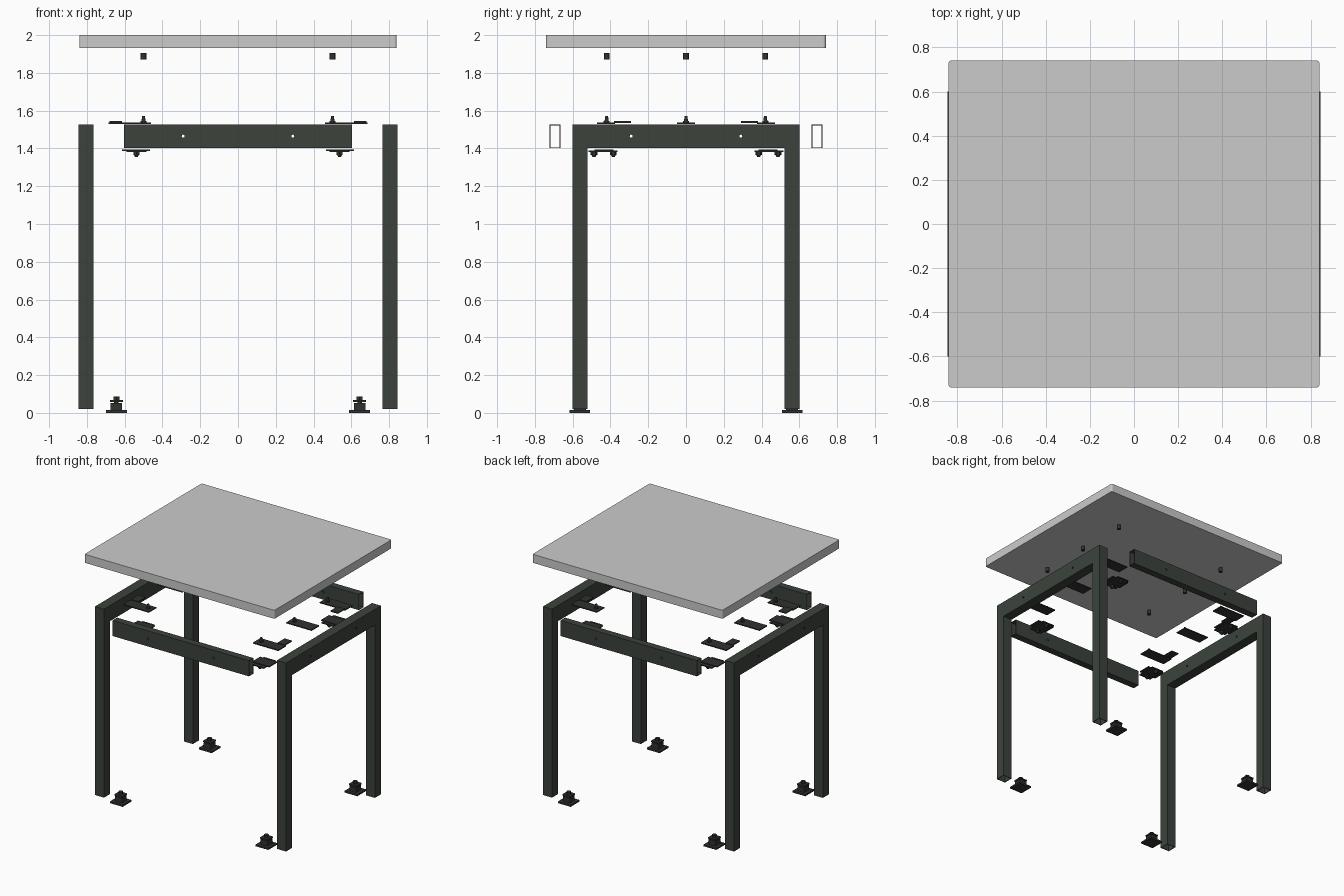
import bpy
import bmesh
from mathutils import Matrix, Vector

if "Cube" in bpy.data.objects:
    bpy.data.objects.remove(bpy.data.objects["Cube"])


def material(name, rgb):
    mat = bpy.data.materials.new(name)
    mat.use_nodes = True
    colour = (*rgb, 1.0)
    mat.diffuse_color = colour
    mat.node_tree.nodes["Principled BSDF"].inputs["Base Color"].default_value = colour
    return mat


LIGHT = material("light grey laminate", (0.6, 0.6, 0.6))
FRAME = material("dark green grey steel", (0.045, 0.055, 0.045))
HARDWARE = material("blackened hardware", (0.028, 0.032, 0.028))

SIDES = ((1, "left"), (-1, "right"))
ENDS = ((-1, "front"), (1, "back"))


def finish(bm, name, mat):
    bmesh.ops.recalc_face_normals(bm, faces=bm.faces[:])
    mesh = bpy.data.meshes.new(name)
    bm.to_mesh(mesh)
    bm.free()
    mesh.materials.append(mat)
    obj = bpy.data.objects.new(name, mesh)
    bpy.context.collection.objects.link(obj)
    return obj


def add_box(bm, lo, hi):
    lo, hi = Vector(lo), Vector(hi)
    size = hi - lo
    place = Matrix.Translation((lo + hi) / 2) @ Matrix.Diagonal((*size, 1))
    bmesh.ops.create_cube(bm, size=1, matrix=place)


def add_pin(bm, x, y, z0, z1, r0, r1=None, sides=16):
    bmesh.ops.create_cone(bm, cap_ends=True, segments=sides, radius1=r0,
                          radius2=r0 if r1 is None else r1, depth=z1 - z0,
                          matrix=Matrix.Translation((x, y, (z0 + z1) / 2)))


def tube(name, lo, hi, open_dirs, mat=FRAME):
    """Thin-walled box section, open towards the given directions."""
    bm = bmesh.new()
    add_box(bm, lo, hi)
    bm.normal_update()
    gone = [f for f in bm.faces if any(f.normal.dot(Vector(d)) > 0.9 for d in open_dirs)]
    bmesh.ops.delete(bm, geom=gone, context="FACES")
    obj = finish(bm, name, mat)
    wall = obj.modifiers.new("wall", "SOLIDIFY")
    wall.thickness = 0.006
    wall.offset = -1
    return obj


def drill(obj, axis, points):
    """Cut round through-holes along the given axis."""
    bm = bmesh.new()
    for p in points:
        place = Matrix.Translation(p) @ Matrix.Rotation(1.5707963, 4, axis)
        bmesh.ops.create_cone(bm, cap_ends=True, segments=16, radius1=0.008,
                              radius2=0.008, depth=0.2, matrix=place)
    cutter = finish(bm, obj.name + "_hole_cutter", FRAME)
    cutter.hide_render = True
    cutter.display_type = "WIRE"
    cut = obj.modifiers.new("holes", "BOOLEAN")
    cut.operation = "DIFFERENCE"
    cut.solver = "EXACT"
    cut.object = cutter


# Table top with softened vertical corners
bm = bmesh.new()
add_box(bm, (-0.84, -0.74, 1.932), (0.84, 0.74, 2.0))
upright = [e for e in bm.edges if abs(e.verts[0].co.z - e.verts[1].co.z) > 0.01]
bmesh.ops.bevel(bm, geom=upright, offset=0.012, segments=3, affect="EDGES", profile=0.5)
finish(bm, "table_top", LIGHT)

# Side frames: two legs joined by a cross bar
for sx, side in SIDES:
    x0, x1 = sorted((sx * 0.765, sx * 0.845))
    for sy, end in ENDS:
        y0, y1 = sorted((sy * 0.522, sy * 0.6))
        tube(f"{end}_{side}_leg", (x0, y0, 0.02), (x1, y1, 1.527), [(0, 0, -1)])
    bar = tube(f"{side}_cross_bar", (x0, -0.522, 1.402), (x1, 0.522, 1.527),
               [(0, 1, 0), (0, -1, 0)])
    drill(bar, "Y", [((x0 + x1) / 2, s * 0.29, 1.465) for s in (-1, 1)])

# Long rails, open at both ends
for sy, end in ENDS:
    y0, y1 = sorted((sy * 0.665, sy * 0.722))
    rail = tube(f"{end}_rail", (-0.603, y0, 1.402), (0.603, y1, 1.527),
                [(1, 0, 0), (-1, 0, 0)])
    drill(rail, "X", [(s * 0.29, (y0 + y1) / 2, 1.465) for s in (-1, 1)])


def corner_box(bm, sx, sy, lo, hi):
    """Box given for the positive corner, mirrored to the chosen one."""
    (ax, ay, az), (bx, by, bz) = lo, hi
    xs, ys = sorted((sx * ax, sx * bx)), sorted((sy * ay, sy * by))
    add_box(bm, (xs[0], ys[0], az), (xs[1], ys[1], bz))


def top_screw(bm, x, y):
    add_pin(bm, x, y, 1.538, 1.545, 0.016)
    add_pin(bm, x, y, 1.545, 1.572, 0.011, 0.007)


for sx, side in SIDES:
    # Middle fixing plate with its screw
    bm = bmesh.new()
    corner_box(bm, sx, 1, (0.46, -0.048, 1.53), (0.685, 0.048, 1.538))
    top_screw(bm, sx * 0.5, 0)
    finish(bm, f"middle_{side}_fixing_plate", HARDWARE)

    # Threaded inserts below the table top
    for y in (-0.42, 0, 0.42):
        bm = bmesh.new()
        add_pin(bm, sx * 0.5, y, 1.87, 1.906, 0.015)
        finish(bm, f"threaded_insert_{side}", HARDWARE)

    for sy, end in ENDS:
        # Corner fixing plate with a raised side tab
        bm = bmesh.new()
        corner_box(bm, sx, sy, (0.46, 0.375, 1.53), (0.685, 0.47, 1.538))
        corner_box(bm, sx, sy, (0.615, 0.29, 1.536), (0.68, 0.38, 1.544))
        top_screw(bm, sx * 0.5, sy * 0.42)
        finish(bm, f"{end}_{side}_fixing_plate", HARDWARE)

        # Corner connector bracket with two bolts
        bm = bmesh.new()
        corner_box(bm, sx, sy, (0.465, 0.385, 1.386), (0.615, 0.485, 1.394))
        corner_box(bm, sx, sy, (0.485, 0.362, 1.38), (0.59, 0.515, 1.388))
        for y in (0.385, 0.487):
            add_pin(bm, sx * 0.538, sy * y, 1.366, 1.382, 0.018, sides=6)
            add_pin(bm, sx * 0.538, sy * y, 1.356, 1.366, 0.008, 0.013)
        finish(bm, f"{end}_{side}_corner_bracket", HARDWARE)

        # Levelling foot: base, plug, washer and nut
        bm = bmesh.new()
        corner_box(bm, sx, sy, (0.588, 0.507, 0), (0.7, 0.617, 0.014))
        corner_box(bm, sx, sy, (0.613, 0.53, 0.014), (0.675, 0.592, 0.053))
        corner_box(bm, sx, sy, (0.61, 0.528, 0.058), (0.678, 0.594, 0.068))
        add_pin(bm, sx * 0.644, sy * 0.561, 0.05, 0.078, 0.012)
        add_pin(bm, sx * 0.644, sy * 0.561, 0.068, 0.088, 0.018, sides=6)
        finish(bm, f"{end}_{side}_foot", HARDWARE)
